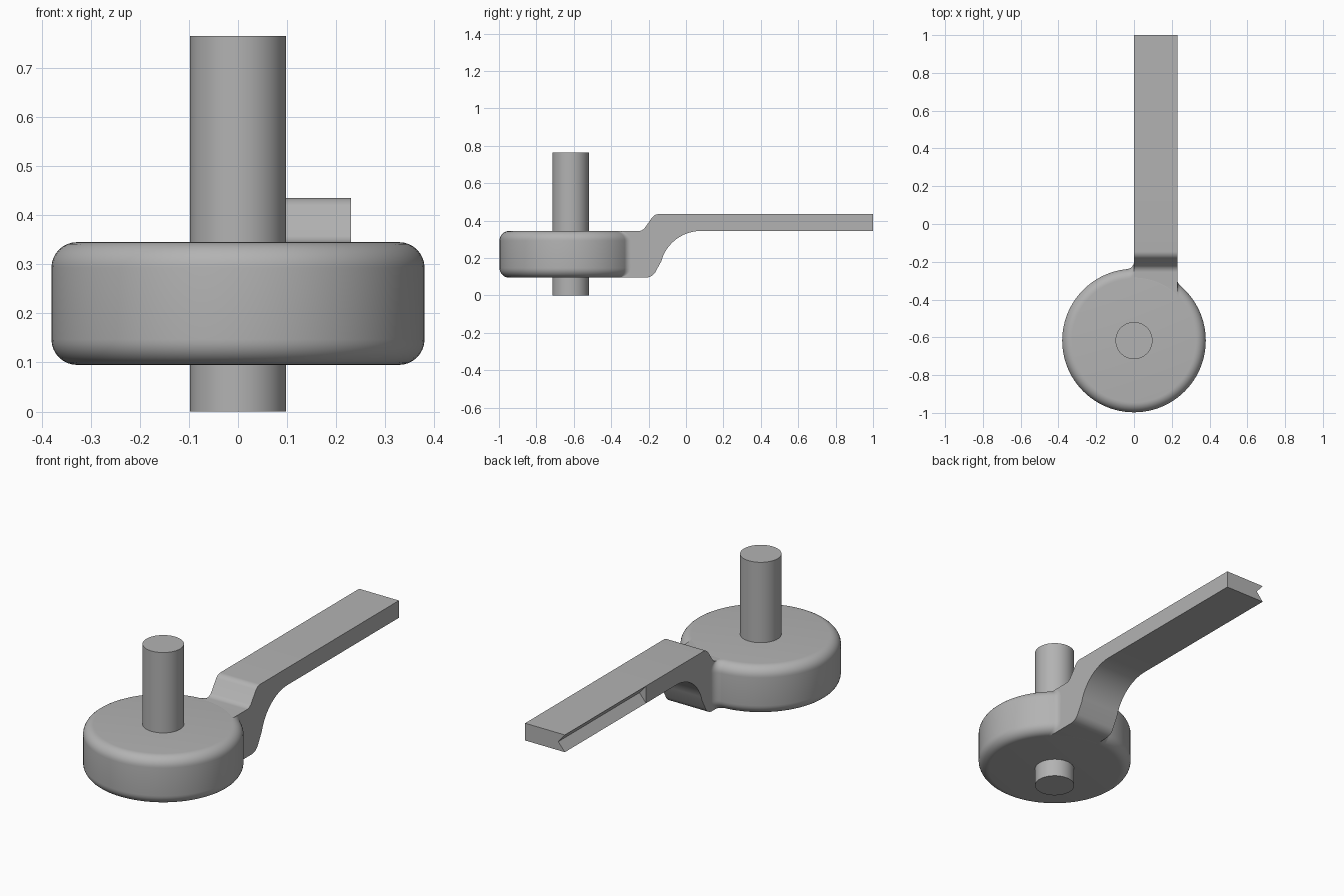
import bpy, bmesh
from math import sin, cos, pi, radians, sqrt, atan2
from mathutils import Vector

cube = bpy.data.objects.get("Cube")
if cube:
    bpy.data.objects.remove(cube, do_unlink=True)

grey = bpy.data.materials.new("plain_grey")
grey.use_nodes = True
COLOUR = (0.45, 0.45, 0.45, 1)
grey.diffuse_color = COLOUR
grey.node_tree.nodes["Principled BSDF"].inputs["Base Color"].default_value = COLOUR

CY = -0.617                  # hub axis
R, ROUND = 0.38, 0.052       # hub radius and edge rounding
Z0, Z1 = 0.095, 0.345        # hub bottom and top
X0, X1 = 0.0, 0.23           # arm sides
TOP = 0.435                  # arm top


def finish(name, bm, angle=30):
    bmesh.ops.recalc_face_normals(bm, faces=bm.faces[:])
    mesh = bpy.data.meshes.new(name)
    bm.to_mesh(mesh)
    bm.free()
    obj = bpy.data.objects.new(name, mesh)
    bpy.context.collection.objects.link(obj)
    mesh.materials.append(grey)
    bpy.ops.object.select_all(action='DESELECT')
    obj.select_set(True)
    bpy.context.view_layer.objects.active = obj
    bpy.ops.object.shade_smooth_by_angle(angle=radians(angle))
    return obj


def prism(name, points, offset):
    """Extrude a closed outline along offset."""
    bm = bmesh.new()
    face = bm.faces.new([bm.verts.new(p) for p in points])
    made = bmesh.ops.extrude_face_region(bm, geom=[face], use_keep_orig=True)
    bmesh.ops.translate(bm, vec=offset,
                        verts=[g for g in made["geom"] if isinstance(g, bmesh.types.BMVert)])
    return finish(name, bm)


def arc(cx, cy, r, a, b, n=8, ry=None):
    ry = ry or r
    return [(cx + r * cos(radians(a + (b - a) * i / n)),
             cy + ry * sin(radians(a + (b - a) * i / n))) for i in range(n + 1)]


def cylinder(name, r, z0, z1, rounding=0):
    bm = bmesh.new()
    bmesh.ops.create_cone(bm, cap_ends=True, segments=96, radius1=r, radius2=r, depth=z1 - z0)
    bmesh.ops.translate(bm, verts=bm.verts[:], vec=(0, CY, (z0 + z1) / 2))
    if rounding:
        rims = [e for e in bm.edges if abs(e.verts[0].co.z - e.verts[1].co.z) < 1e-4]
        bmesh.ops.bevel(bm, geom=rims, offset=rounding, segments=8, profile=0.5, affect='EDGES')
    return finish(name, bm)


cylinder("hub", R, Z0, Z1, ROUND)
cylinder("shaft", 0.098, 0, 0.765)

# Cranked arm: side outline swept across its width
GROOVE = 0.33
gap = 0.0005
side = [(-0.4, Z0 + gap)]
side += arc(-0.215, Z0 + gap + 0.06, 0.06, -90, -20)      # lower heel
side += arc(0.08, 0.125, 0.22, 165, 90, 12)               # underside sweep
side += [(GROOVE, Z1), (GROOVE, TOP)]
side += arc(-0.145, TOP - 0.045, 0.045, 90, 140, 6)       # upper shoulder
side += arc(-0.255, Z1 - gap + 0.045, 0.045, -45, -90, 6)  # upper foot
side += [(-0.4, Z1 - gap)]
prism("cranked_arm", [(X0, y, z) for y, z in side], (X1 - X0, 0, 0))

# Outer arm with a V groove along one side
section = [(X0, Z1), (X1, Z1), (X1, TOP), (X0, TOP), (X0 + 0.038, (Z1 + TOP) / 2)]
prism("grooved_arm", [(x, GROOVE, z) for x, z in section], (0, 1 - GROOVE, 0))


def blend(name, x, sign, r=0.04, n=8):
    """Concave fillet between the hub wall and one side of the arm."""
    rim = [(R - ROUND + a, z) for a, z in
           [(px, Z0 + ROUND + pz) for px, pz in arc(0, 0, ROUND, -90, 0)]]
    rim += [(R - ROUND + px, Z1 - ROUND + pz) for px, pz in arc(0, 0, ROUND, 0, 90)]
    bm = bmesh.new()
    rows = []
    for radius, z in rim:
        cx = x + sign * r
        cy = CY + sqrt((radius + r) ** 2 - cx ** 2)
        start = atan2(CY - cy, -cx)
        end = pi if sign > 0 else 0
        if sign > 0 and start < 0:
            start += 2 * pi
        rows.append([bm.verts.new((cx + r * cos(start + (end - start) * i / n),
                                   cy + r * sin(start + (end - start) * i / n), z))
                     for i in range(n + 1)])
    for low, high in zip(rows, rows[1:]):
        for i in range(n):
            bm.faces.new((low[i], low[i + 1], high[i + 1], high[i]))
    # Close the top and bottom ends against the hub and arm
    for row in (rows[0], rows[-1]):
        a, b = row[0].co, row[-1].co
        corner = bm.verts.new(Vector((b.x, a.y - 0.01, a.z)))
        bm.faces.new(row + [corner])
    return finish(name, bm)


blend("left_fillet", X1, 1)
blend("right_fillet", X0, -1)
